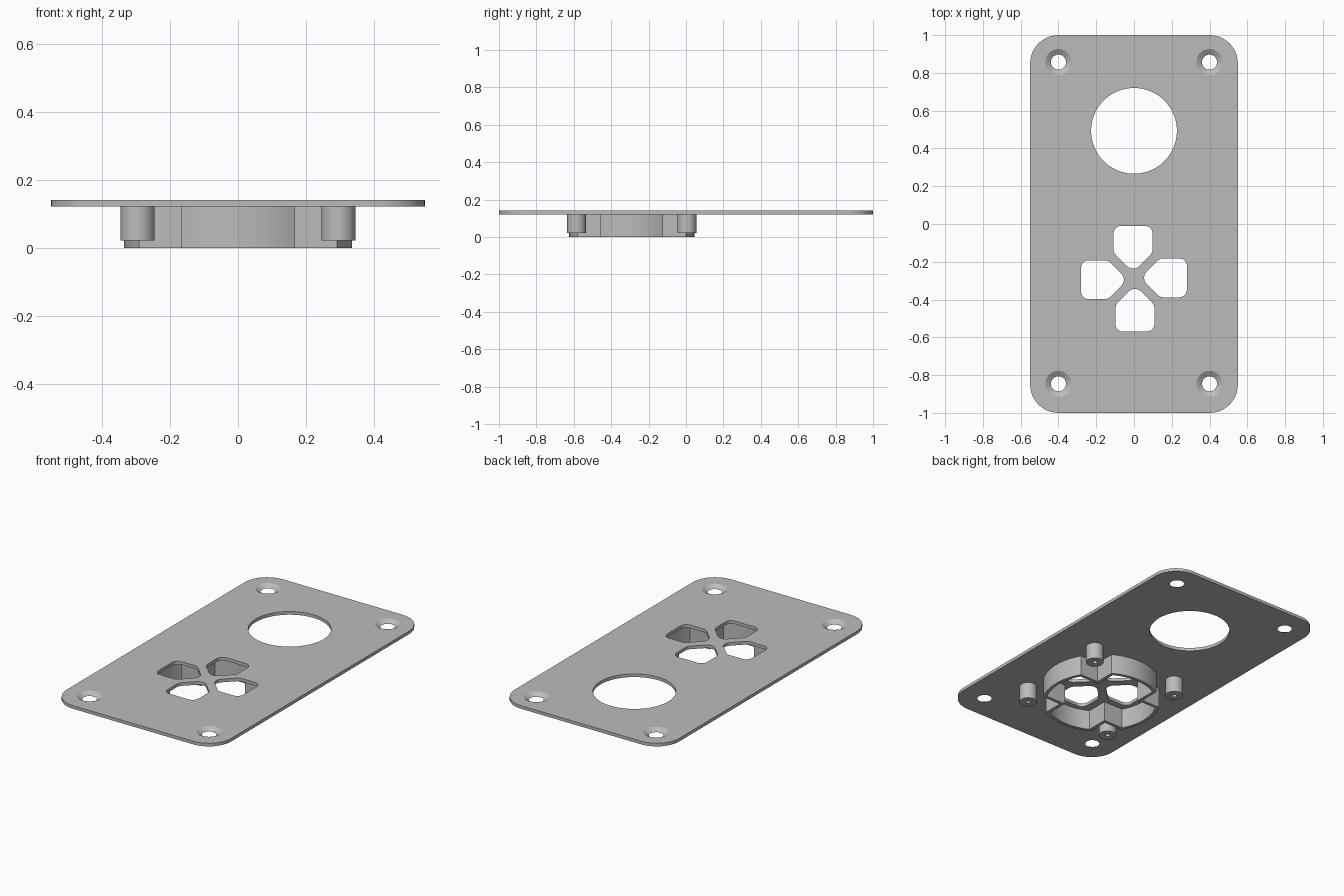
import bpy, bmesh
from math import pi, sin, cos, tan, asin, atan2, radians
from mathutils import Vector, Matrix

if "Cube" in bpy.data.objects:
    bpy.data.objects.remove(bpy.data.objects["Cube"])

# Main levels and the centre of the button cluster
PLATE_BOTTOM, PLATE_TOP = 0.122, 0.141
EMBED = PLATE_BOTTOM + 0.005
POST_BOTTOM = 0.022
PAD = Vector((0, -0.29))

grey = bpy.data.materials.new("plain_grey")
grey.use_nodes = True
colour = (0.5, 0.5, 0.5, 1)
grey.diffuse_color = colour
grey.node_tree.nodes["Principled BSDF"].inputs["Base Color"].default_value = colour


def polar(r, a):
    return Vector((r * cos(a), r * sin(a)))


def circle(centre, r, n=48):
    return [Vector(centre) + polar(r, 2 * pi * i / n) for i in range(n)]


def rounded(corners, radii, steps=8):
    """Closed outline whose corners are replaced by tangent arcs."""
    pts = [Vector(c) for c in corners]
    out = []
    for i, p in enumerate(pts):
        u = (pts[i - 1] - p).normalized()
        v = (pts[(i + 1) % len(pts)] - p).normalized()
        half = u.angle(v) / 2
        r = radii[i]
        centre = p + (u + v).normalized() * r / sin(half)
        start = p + u * r / tan(half) - centre
        a = atan2(start.y, start.x)
        sweep = pi - 2 * half
        out += [centre + polar(r, a + sweep * k / steps) for k in range(steps + 1)]
    return out


def turned(loop, quarter, centre):
    rot = Matrix.Rotation(quarter * pi / 2, 2)
    return [rot @ p + centre for p in loop]


def solid(name, z0, z1, loops):
    """Extruded part; each loop is a (bottom, top) outline pair, first is outer."""
    bm = bmesh.new()
    caps = [[], []]
    for pair in loops:
        rings = []
        for cap, outline, z in zip(caps, pair, (z0, z1)):
            ring = [bm.verts.new((p.x, p.y, z)) for p in outline]
            cap += [bm.edges.new((ring[i - 1], ring[i])) for i in range(len(ring))]
            rings.append(ring)
        low, high = rings
        for i in range(len(low)):
            bm.faces.new((low[i - 1], low[i], high[i], high[i - 1]))
    for cap in caps:
        bmesh.ops.triangle_fill(bm, use_beauty=True, edges=cap, normal=(0, 0, 1))
    bmesh.ops.recalc_face_normals(bm, faces=bm.faces)
    mesh = bpy.data.meshes.new(name)
    bm.to_mesh(mesh)
    bm.free()
    mesh.materials.append(grey)
    obj = bpy.data.objects.new(name, mesh)
    bpy.context.collection.objects.link(obj)
    bpy.ops.object.select_all(action='DESELECT')
    obj.select_set(True)
    bpy.context.view_layer.objects.active = obj
    bpy.ops.object.shade_smooth_by_angle(angle=radians(20))
    return obj


def straight(loop):
    return (loop, loop)


# Cover plate outline and large round opening
outline = rounded([(-0.55, -1), (0.55, -1), (0.55, 1), (-0.55, 1)], [0.15] * 4, 12)
plate_loops = [straight(outline), straight(circle((0, 0.493), 0.227, 96))]

# Countersunk screw holes
for x in (-0.4, 0.4):
    for y in (-0.846, 0.857):
        plate_loops.append((circle((x, y), 0.04), circle((x, y), 0.069)))

# Four pointed button openings
W = 0.103
button = rounded([(0.035, 0), (0.035 + W, -W), (0.28, -W), (0.28, W), (0.035 + W, W)],
                 [0.045, 0.045, 0.04, 0.04, 0.045])
button = [p + Vector((0, 0.005)) for p in button]
for q in range(4):
    plate_loops.append(straight(turned(button, q, PAD)))
solid("cover_plate", PLATE_BOTTOM, PLATE_TOP, plate_loops)


# Guide wall: cross-shaped shell with curved arm ends
def cross(r, w, steps=16):
    a = asin(w / r)
    arm = [polar(r, a * (2 * k / steps - 1)) for k in range(steps + 1)]
    arm.append(Vector((w, w)))
    return [p for q in range(4) for p in turned(arm, q, PAD)]


solid("button_guide_wall", 0, EMBED,
      [straight(cross(0.335, 0.167)), straight(cross(0.315, 0.147))])

# Hollow screw posts around the guide wall
for sx, side in ((-1, "right"), (1, "left")):
    for sy, end in ((-1, "front"), (1, "back")):
        centre = PAD + Vector((sx, sy)) * 0.295
        solid(f"{end}_{side}_screw_post", POST_BOTTOM, EMBED,
              [straight(circle(centre, 0.05)), straight(circle(centre, 0.014, 24))])
